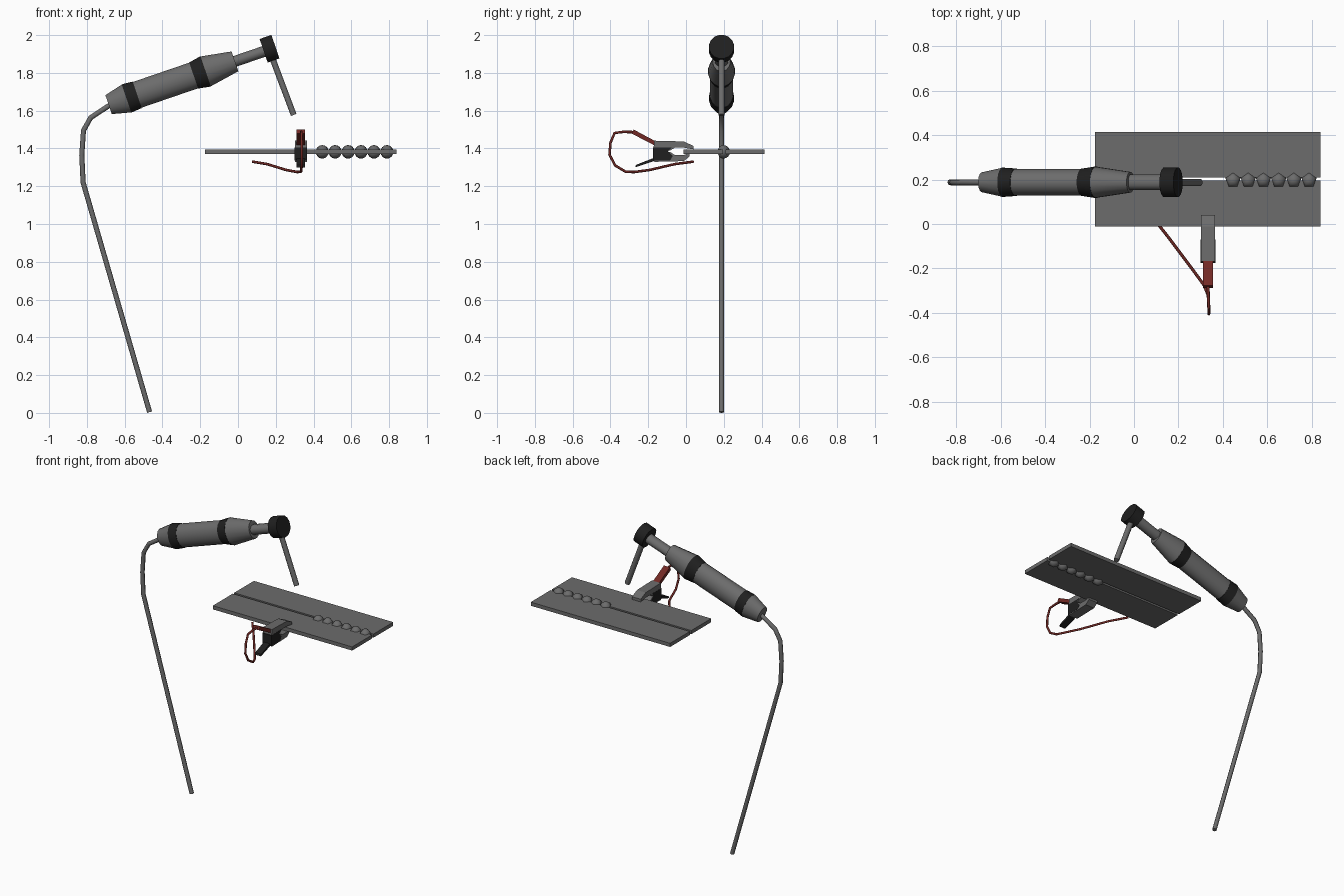
import bpy, bmesh, math
from mathutils import Vector, Matrix

if "Cube" in bpy.data.objects:
    bpy.data.objects.remove(bpy.data.objects["Cube"])

Y0 = 0.188                                  # centre plane of the torch
START = Vector((-0.685, Y0, 1.632))         # rear end of the handle
AXIS = Vector((0.946, 0, 0.324)).normalized()
SIDE = Vector((0, 1, 0))


def material(name, rgb):
    m = bpy.data.materials.new(name)
    m.diffuse_color = (*rgb, 1)
    m.use_nodes = True
    m.node_tree.nodes["Principled BSDF"].inputs["Base Color"].default_value = m.diffuse_color
    return m


GREY = material("dark_grey_metal", (0.15, 0.15, 0.15))
BLACK = material("black_rubber", (0.014, 0.014, 0.014))
RED = material("red_insulation", (0.17, 0.022, 0.018))


def smooth(ob, angle=40):
    """Smooth shading with sharp edges kept."""
    bpy.ops.object.select_all(action='DESELECT')
    ob.select_set(True)
    bpy.context.view_layer.objects.active = ob
    bpy.ops.object.shade_smooth_by_angle(angle=math.radians(angle))


def finish(name, bm, mat=GREY):
    bmesh.ops.recalc_face_normals(bm, faces=bm.faces[:])
    me = bpy.data.meshes.new(name)
    bm.to_mesh(me)
    bm.free()
    ob = bpy.data.objects.new(name, me)
    bpy.context.collection.objects.link(ob)
    me.materials.append(mat)
    return ob


def turned(name, origin, axis, stations, mat=GREY, sides=16, squash=1.0):
    """Loft rings (distance, radius) along an axis in the torch plane."""
    bm = bmesh.new()
    perp = axis.cross(SIDE).normalized()
    rings = []
    for d, r in stations:
        ring = []
        for i in range(sides):
            a = 2 * math.pi * (i + 0.5) / sides
            ring.append(bm.verts.new(origin + axis * d + SIDE * r * math.cos(a)
                                     + perp * r * squash * math.sin(a)))
        rings.append(ring)
    for a, b in zip(rings, rings[1:]):
        for i in range(sides):
            j = (i + 1) % sides
            bm.faces.new((a[i], a[j], b[j], b[i]))
    bm.faces.new(rings[0])
    bm.faces.new(rings[-1])
    smooth(finish(name, bm, mat), 50)


def slab(name, profile, x, width, mat=GREY):
    """Extrude a (y, z) profile across x."""
    bm = bmesh.new()
    f = bm.faces.new([bm.verts.new((x - width / 2, y, z)) for y, z in profile])
    ext = bmesh.ops.extrude_face_region(bm, geom=[f])
    moved = [v for v in ext["geom"] if isinstance(v, bmesh.types.BMVert)]
    bmesh.ops.translate(bm, verts=moved, vec=(width, 0, 0))
    return finish(name, bm, mat)


def cable(name, points, radius, mat=GREY):
    cu = bpy.data.curves.new(name, 'CURVE')
    cu.dimensions = '3D'
    cu.bevel_depth = radius
    cu.bevel_resolution = 2
    cu.use_fill_caps = True
    sp = cu.splines.new('POLY')
    sp.points.add(len(points) - 1)
    for p, co in zip(sp.points, points):
        p.co = (*co, 1)
    tmp = bpy.data.objects.new(name + "_path", cu)
    bpy.context.collection.objects.link(tmp)
    dg = bpy.context.evaluated_depsgraph_get()
    me = bpy.data.meshes.new_from_object(tmp.evaluated_get(dg))
    bpy.data.objects.remove(tmp)
    me.materials.clear()
    me.materials.append(mat)
    ob = bpy.data.objects.new(name, me)
    bpy.context.collection.objects.link(ob)
    smooth(ob, 50)


# Torch handle: grey sections and black grip rings
for name, st, mat in (
        ("handle_rear", [(0, .045), (.1, .066)], GREY),
        ("grip_ring_rear", [(.1, .067), (.16, .063)], BLACK),
        ("handle_body", [(.16, .061), (.476, .061)], GREY),
        ("grip_ring_front", [(.476, .062), (.543, .072)], BLACK),
        ("handle_front", [(.543, .071), (.707, .047)], GREY)):
    turned(name, START, AXIS, st, mat, squash=1.2)

# Neck, head collar and electrode
turned("torch_neck", START, AXIS, [(.69, .037), (.88, .037)], sides=8, squash=.85)
turned("torch_head", Vector((.167, Y0, 1.928)), AXIS, [(-.033, .067), (.033, .067)], BLACK)
turned("electrode", Vector((.183, Y0, 1.875)), Vector((.352, 0, -.936)).normalized(),
       [(-.03, .017), (.318, .017)], sides=8)

# Torch supply cable
cable("torch_cable", [(-.66, Y0, 1.64), (-.69, Y0, 1.622), (-.78, Y0, 1.563),
                      (-.818, Y0, 1.495), (-.827, Y0, 1.365), (-.82, Y0, 1.22),
                      (-.468, Y0, .004)], .0135)

# Two workpiece plates with a seam gap
for name, y0, y1 in (("front_plate", -.012, .195), ("back_plate", .21, .415)):
    slab(name, [(y0, 1.37), (y1, 1.37), (y1, 1.394), (y0, 1.394)], .332, 1.014)

# Row of weld beads
for i in range(6):
    bm = bmesh.new()
    bmesh.ops.create_uvsphere(bm, u_segments=5, v_segments=8, radius=.036,
                              matrix=Matrix.Translation((.446 + .0685 * i, .197, 1.382)))
    smooth(finish("weld_bead_%d" % (i + 1), bm), 80)

# Earth clamp: jaws, pivot block and handles
CX, MID = .333, 1.385
upper = [(-.172, 1.40), (-.168, 1.441), (-.012, 1.437), (.04, 1.413), (.04, 1.395),
         (-.01, 1.404), (-.06, 1.404), (-.085, 1.388), (-.172, 1.388)]
slab("upper_jaw", upper, CX, .064)
lower = [(min(y, .018), 2 * MID - z) for y, z in upper]
slab("lower_jaw", lower, CX, .064)
slab("pivot_block", [(-.176, 1.335), (-.085, 1.335), (-.07, 1.36), (-.095, 1.385),
                     (-.075, 1.405), (-.176, 1.405)], CX, .066, BLACK)
slab("upper_handle", [(-.155, 1.41), (-.165, 1.44), (-.277, 1.5), (-.288, 1.479)],
     CX, .044, RED)
slab("lower_handle", [(-.165, 1.335), (-.165, 1.352), (-.265, 1.313), (-.268, 1.3)],
     CX, .044, BLACK)

# Clamp earth cable
cable("clamp_cable", [(.333, -.265, 1.486), (.335, -.33, 1.488), (.337, -.378, 1.482),
                      (.337, -.4, 1.43), (.337, -.405, 1.367), (.337, -.375, 1.31),
                      (.334, -.32, 1.277), (.315, -.275, 1.275), (.255, -.193, 1.286),
                      (.155, -.06, 1.317), (.078, .038, 1.33)], .007, RED)
